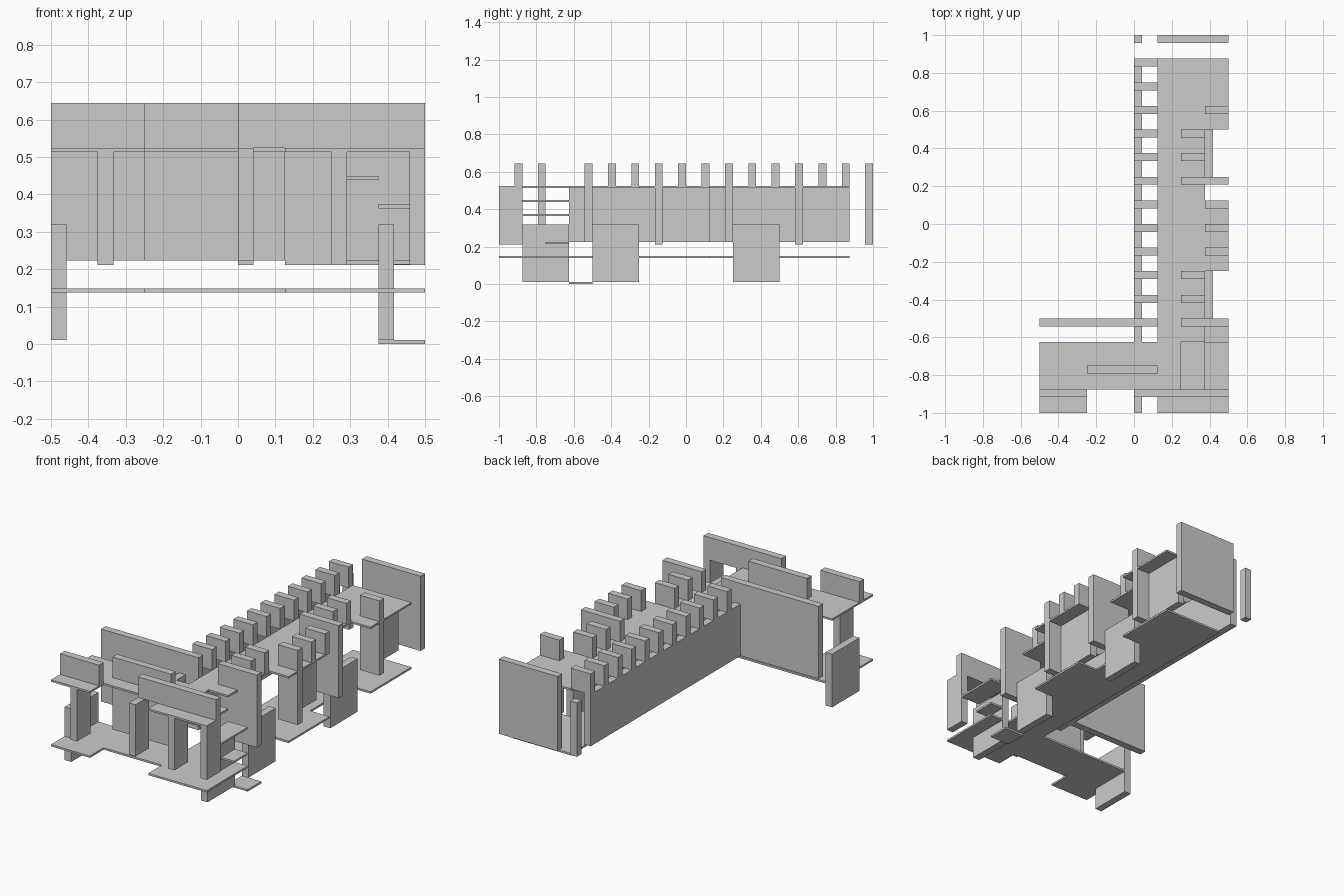
import bpy

if "Cube" in bpy.data.objects:
    bpy.data.objects.remove(bpy.data.objects["Cube"])

T = 0.042              # panel thickness
U = 0.125              # grid module
LOW, HIGH = 0.15, 0.525  # floor and deck surfaces
TOP = 0.645            # panel tops
CUBE = [(0, 1, 3, 2), (4, 6, 7, 5), (0, 4, 5, 1), (2, 3, 7, 6), (0, 2, 6, 4), (1, 5, 7, 3)]


def box(name, x0, x1, y0, y1, z0, z1):
    verts = [(x, y, z) for x in (x0, x1) for y in (y0, y1) for z in (z0, z1)]
    mesh = bpy.data.meshes.new(name)
    mesh.from_pydata(verts, [], CUBE)
    obj = bpy.data.objects.new(name, mesh)
    bpy.context.collection.objects.link(obj)
    return obj


def slab(name, x0, x1, y0, y1, top):
    return box(name, x0, x1, y0, y1, top - 0.011, top)


def cross_panel(name, x0, x1, y, z0=HIGH, z1=TOP):
    # panel facing front and back, its back face at y
    return box(name, x0, x1, y - T, y, z0, z1)


def side_wall(name, x, y0, y1, z0, z1):
    return box(name, x, x + T, y0, y1, z0, z1)


# floor and upper deck share the same outline
outline = [
    (-0.5, -0.25, -1, -0.875),
    (0.125, 0.5, -1, -0.875),
    (0.125, 0.375, -0.625, 0.875),
    (0.375, 0.5, -0.25, 0.125),
    (0.375, 0.5, 0.5, 0.875),
]
for r in outline:
    slab("floor", *r, LOW)
    slab("deck", *r, HIGH)
slab("floor_crossing", -0.5, 0.5, -0.875, -0.625, LOW)
slab("deck_crossing", -0.5, 0.25, -0.875, -0.625, HIGH)

# descending steps and the ground plate
slab("upper_step", 0.25, 0.375, -0.875, -0.625, 0.45)
slab("middle_step", 0.375, 0.5, -0.875, -0.625, 0.375)
slab("lower_step", 0.375, 0.5, -0.75, -0.625, 0.225)
slab("ground_plate", 0.375, 0.5, -0.625, -0.5, 0.012)

# long left wall and front extension
side_wall("left_wall", 0, -0.625, 0.875, 0.225, HIGH)
side_wall("front_left_wall", 0, -1, -0.875, 0.225, HIGH)
box("back_post", 0, T, 1 - T, 1, 0.212, HIGH)

# battlements along the left wall
for i in range(-3, 8):
    cross_panel("left_battlement", 0, U, i * U)

# battlements along the right side
for y in (0.5, 0.375, -0.25, -0.375):
    cross_panel("inner_battlement", 0.25, 0.375, y)
for y in (0.125, 0):
    cross_panel("outer_battlement", 0.375, 0.5, y)

# front parapets
cross_panel("front_left_parapet", -0.5, -0.25, -0.875)
cross_panel("front_right_parapet", 0, 0.5, -0.875)

# full-height cross panels
cross_panel("wing_back_panel", -0.5, 0.125, -0.5, 0.225)
cross_panel("wing_middle_panel", -0.25, 0.125, -0.75, 0.225)
cross_panel("right_panel", 0.25, 0.5, -0.5, 0.225)
cross_panel("right_panel", 0.25, 0.5, 0.25, 0.225)
cross_panel("bay_panel", 0.375, 0.5, -0.125, 0.212)
cross_panel("bay_panel", 0.375, 0.5, 0.625, 0.212)
cross_panel("back_panel", 0.125, 0.5, 1, 0.212)

# supports under the front deck pieces
for x in (-0.375, 0.25, 0.5 - T):
    side_wall("front_support", x, -1, -0.875, 0.212, 0.514)

# supports under the bay decks
side_wall("bay_wall", 0.375, -0.125, 0.125, 0.225, 0.514)
side_wall("bay_wall", 0.375, 0.625, 0.875, 0.225, 0.514)

# low side walls reaching the ground
for x, y in ((-0.5, -0.875), (0.375, -0.875), (0.375, -0.5), (0.375, 0.25)):
    side_wall("low_wall", x, y, y + 0.25, 0.012, 0.32)

# rest the model on the ground
for o in bpy.context.collection.objects:
    o.location.z -= 0.001
